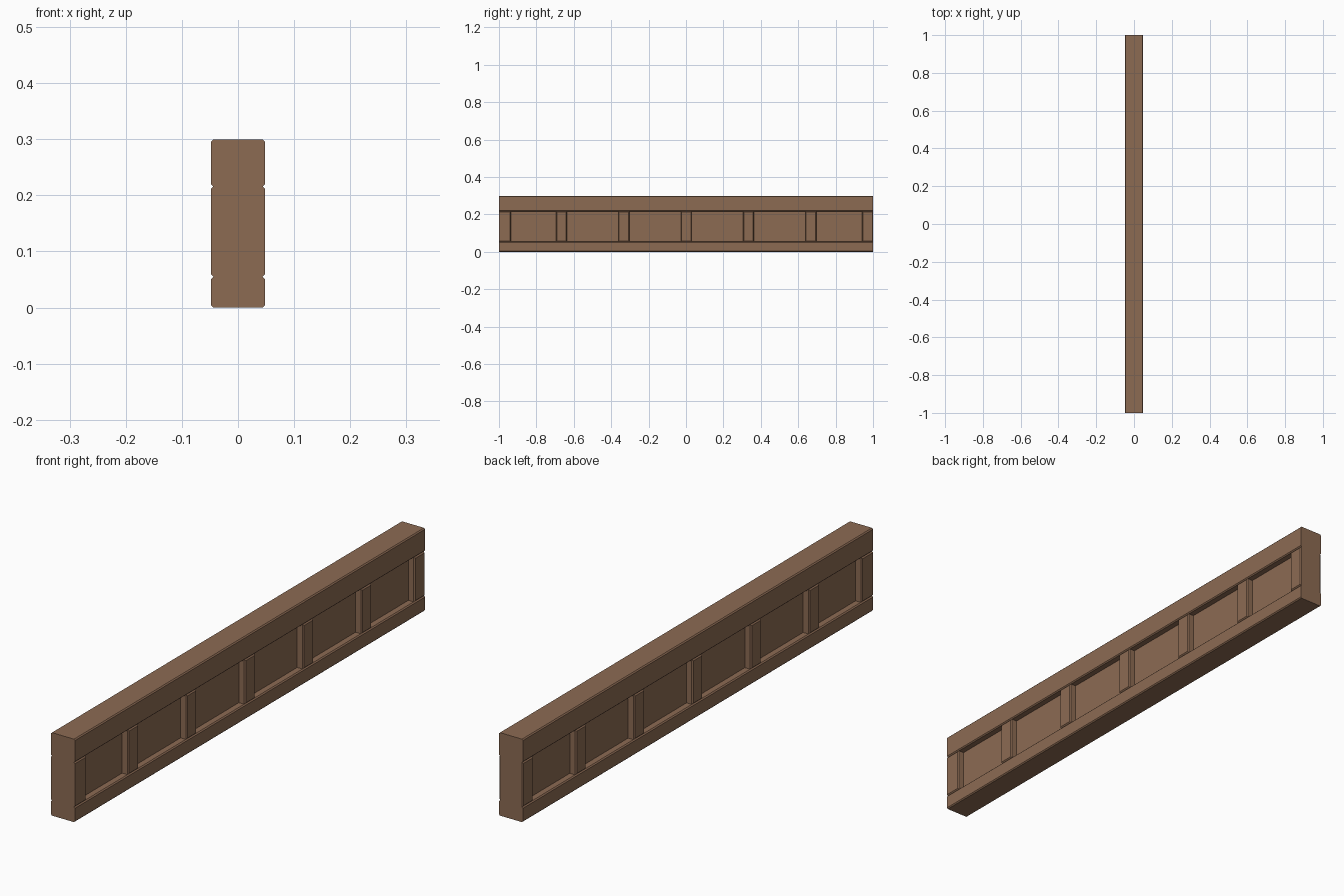
import bpy, bmesh

if "Cube" in bpy.data.objects:
    bpy.data.objects.remove(bpy.data.objects["Cube"])

wood = bpy.data.materials.new("brown_wood")
wood.diffuse_color = (0.265, 0.146, 0.086, 1)
wood.use_nodes = True
wood.node_tree.nodes["Principled BSDF"].inputs["Base Color"].default_value = wood.diffuse_color

HALF_X = 0.048      # half thickness of the frame
PANEL_X = 0.023     # half thickness of the recessed panel
LOW, HIGH = 0.055, 0.216   # seams between rails and stiles
BEVEL = 0.004


def box(name, lo, hi, pick=None):
    """Box between two corners; edges accepted by pick(direction, midpoint) are chamfered."""
    bm = bmesh.new()
    bmesh.ops.create_cube(bm, size=1)
    for v in bm.verts:
        v.co = [l + (c + 0.5) * (h - l) for l, h, c in zip(lo, hi, v.co)]
    if pick:
        edges = [e for e in bm.edges
                 if pick((e.verts[1].co - e.verts[0].co).normalized(),
                         (e.verts[0].co + e.verts[1].co) / 2)]
        bmesh.ops.bevel(bm, geom=edges, offset=BEVEL, segments=1,
                        affect='EDGES', profile=0.5)
    bmesh.ops.recalc_face_normals(bm, faces=bm.faces)
    me = bpy.data.meshes.new(name)
    bm.to_mesh(me)
    bm.free()
    me.materials.append(wood)
    ob = bpy.data.objects.new(name, me)
    bpy.context.collection.objects.link(ob)
    return ob


def lengthwise(d, mid):
    return abs(d.y) > 0.9


def face_border(d, mid):
    # borders of the two broad faces, leaving the cut front end square
    return abs(d.x) < 0.1 and mid.y > -0.999


# Rails along the whole length
box("bottom_rail", (-HALF_X, -1, 0), (HALF_X, 1, LOW), lengthwise)
box("top_rail", (-HALF_X, -1, HIGH), (HALF_X, 1, 0.3), lengthwise)

# Recessed panel between the rails
box("recessed_panel", (-PANEL_X, -1, LOW - 0.01), (PANEL_X, 1, HIGH + 0.01))

# Evenly spaced stiles, with end ones flush to the ends
box("front_end_stile", (-HALF_X, -1, LOW), (HALF_X, -0.936, HIGH), face_border)
for i in range(5):
    y = (i - 2) / 3 + 0.001
    box(f"stile_{i + 1}", (-HALF_X, y - 0.029, LOW), (HALF_X, y + 0.029, HIGH), face_border)
box("back_end_stile", (-HALF_X, 0.941, LOW), (HALF_X, 1, HIGH), face_border)
